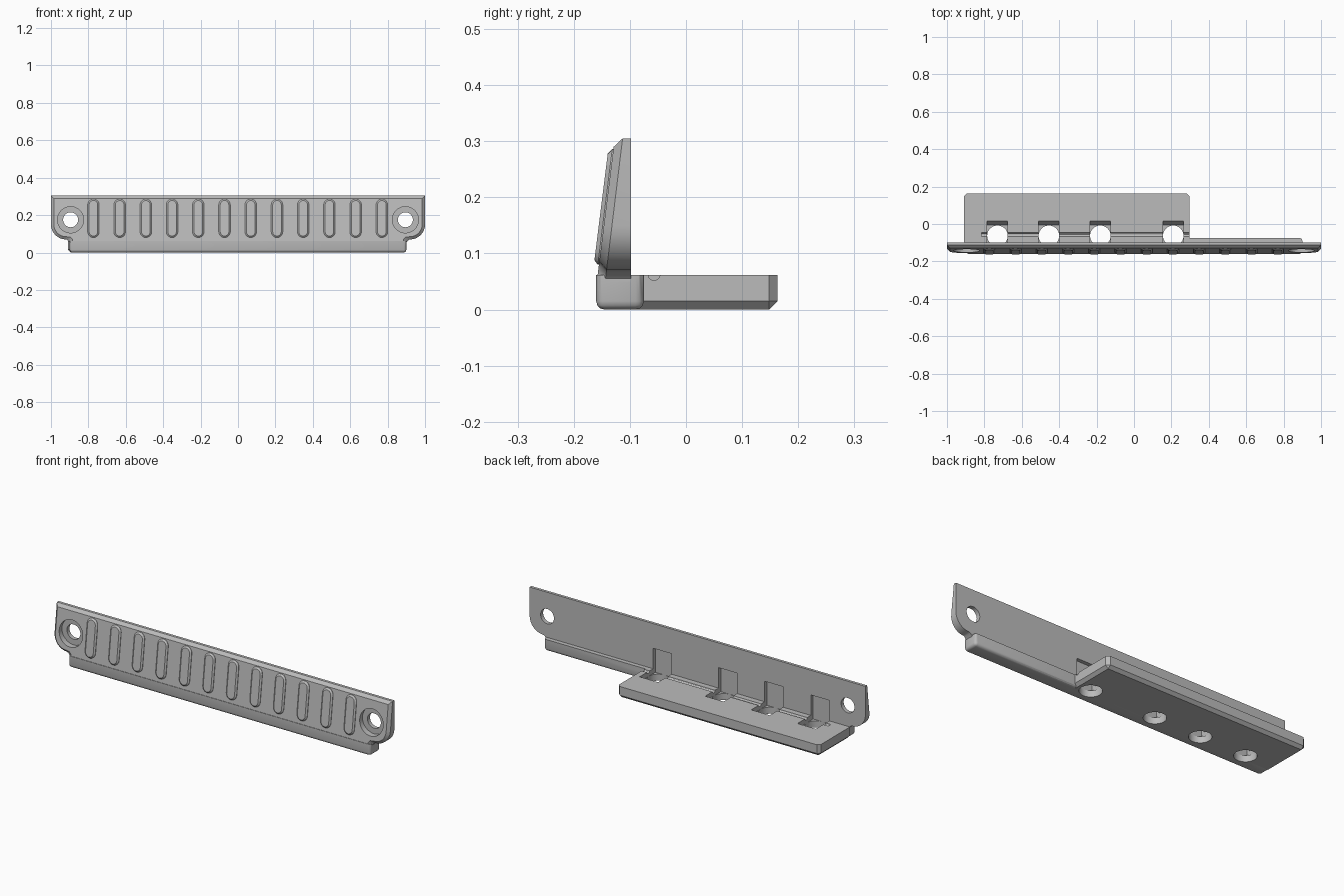
import bpy, bmesh
from math import sin, cos, pi
from mathutils import Vector

if "Cube" in bpy.data.objects:
    bpy.data.objects.remove(bpy.data.objects["Cube"])

grey = bpy.data.materials.new("plain grey")
grey.use_nodes = True
grey.diffuse_color = (0.5, 0.5, 0.5, 1)
grey.node_tree.nodes["Principled BSDF"].inputs["Base Color"].default_value = (0.5, 0.5, 0.5, 1)


def finish(name, bm):
    bmesh.ops.recalc_face_normals(bm, faces=bm.faces)
    mesh = bpy.data.meshes.new(name)
    bm.to_mesh(mesh)
    bm.free()
    mesh.materials.append(grey)
    ob = bpy.data.objects.new(name, mesh)
    bpy.context.collection.objects.link(ob)
    return ob


def loft(name, rings):
    """Join equal rings of points with quads and cap both ends."""
    bm = bmesh.new()
    loops = [[bm.verts.new(p) for p in ring] for ring in rings]
    n = len(loops[0])
    for a, b in zip(loops, loops[1:]):
        for i in range(n):
            j = (i + 1) % n
            bm.faces.new((a[i], a[j], b[j], b[i]))
    bm.faces.new(loops[0])
    bm.faces.new(loops[-1])
    return finish(name, bm)


def slab(name, lo, hi, bevel, segments):
    """Box whose bottom and upright edges are bevelled."""
    bm = bmesh.new()
    bmesh.ops.create_cube(bm, size=1)
    lo, hi = Vector(lo), Vector(hi)
    for v in bm.verts:
        v.co = (lo + hi) / 2 + v.co * (hi - lo)
    edges = [e for e in bm.edges if min(v.co.z for v in e.verts) < lo.z + 1e-4]
    bmesh.ops.bevel(bm, geom=edges, offset=bevel, segments=segments,
                    profile=0.5, affect='EDGES')
    return finish(name, bm)


def rod(name, start, end, radius, sides=40):
    """Cylinder between two points."""
    start, end = Vector(start), Vector(end)
    q = (end - start).to_track_quat('Z', 'Y')
    ring = [q @ Vector((cos(2 * pi * i / sides), sin(2 * pi * i / sides), 0)) * radius
            for i in range(sides)]
    return loft(name, [[p + c for p in ring] for c in (start, end)])


def cut(targets, cutter):
    cutter.hide_render = True
    for ob in targets:
        mod = ob.modifiers.new("cut", 'BOOLEAN')
        mod.operation, mod.solver, mod.object = 'DIFFERENCE', 'EXACT', cutter
        bpy.context.view_layer.objects.active = ob
        bpy.ops.object.modifier_apply(modifier=mod.name)
    bpy.data.objects.remove(cutter)


BACK = -0.098


def edge_y(z):
    return -0.113 - 0.122 * (0.305 - z)


def front_y(z):
    return -0.129 - 0.125 * (0.29 - z)


def outline(d):
    """Panel silhouette inset by d, with rounded corners and a lower tab."""
    half = [(1 - d, 0.305 - d)]
    for i in range(9):
        a = pi / 2 * i / 8
        half.append((0.92 + (0.08 - d) * cos(a), 0.15 - (0.08 - d) * sin(a)))
    half += [(0.912 - d, 0.067 + d), (0.9 - d, 0.055 + d), (0.9 - d, 0.05)]
    return half + [(-x, z) for x, z in reversed(half)]


# Sloping front panel with chamfered rim
panel = loft("front_panel", [
    [(x, BACK, z) for x, z in outline(0)],
    [(x, edge_y(z), z) for x, z in outline(0)],
    [(x, front_y(z), z) for x, z in outline(0.015)]])

# Lower lip and rear mounting plate
lip = slab("lower_lip", (-0.9, -0.16, 0), (0.9, -0.075, 0.062), 0.015, 3)
plate = slab("rear_plate", (-0.908, -0.11, 0), (0.296, 0.163, 0.062), 0.015, 1)

# Counterbored screw holes at both ends
for x in (-0.895, 0.895):
    cut([panel], rod("bore", (x, -0.3, 0.175), (x, -0.12, 0.175), 0.07))
    cut([panel], rod("screw", (x, -0.3, 0.175), (x, 0, 0.175), 0.04))

# Clip pockets running from the plate up the panel back, with round holes below
pocket = [(0.016, 0.062), (-0.005, 0.035), (-0.118, 0.035), (-0.118, 0.172),
          (-0.09, 0.172), (-0.09, 0.08), (0.016, 0.08)]
for x in (-0.73, -0.455, -0.18, 0.21):
    cut([panel, lip, plate], loft("pocket", [[(x + s, y, z) for y, z in pocket]
                                             for s in (-0.055, 0.055)]))
    cut([lip, plate], rod("hole", (x, -0.063, -0.1), (x, -0.063, 0.05), 0.055))

# Shallow groove along the plate
cut([plate], rod("groove", (-0.815, -0.057, 0.063), (0.4, -0.057, 0.063), 0.011, 12))


def stadium(x, r, lift):
    pts = []
    for mid, start in ((0.255, 0), (0.111, pi)):
        for i in range(11):
            a = start + pi * i / 10
            z = mid + r * sin(a)
            pts.append((x + r * cos(a), front_y(z) - lift, z))
    return pts


# Row of raised grip ribs
ribs = []
for i in range(12):
    x = -0.773 + 0.1402 * i
    ribs.append(loft(f"grip_rib_{i + 1}", [
        stadium(x, 0.031, -0.004), stadium(x, 0.031, 0.002), stadium(x, 0.023, 0.009)]))

# Smooth curved parts while keeping hard edges
bpy.ops.object.select_all(action='DESELECT')
for ob in [panel, lip, plate] + ribs:
    ob.select_set(True)
bpy.context.view_layer.objects.active = panel
bpy.ops.object.shade_smooth_by_angle(angle=pi / 6)
